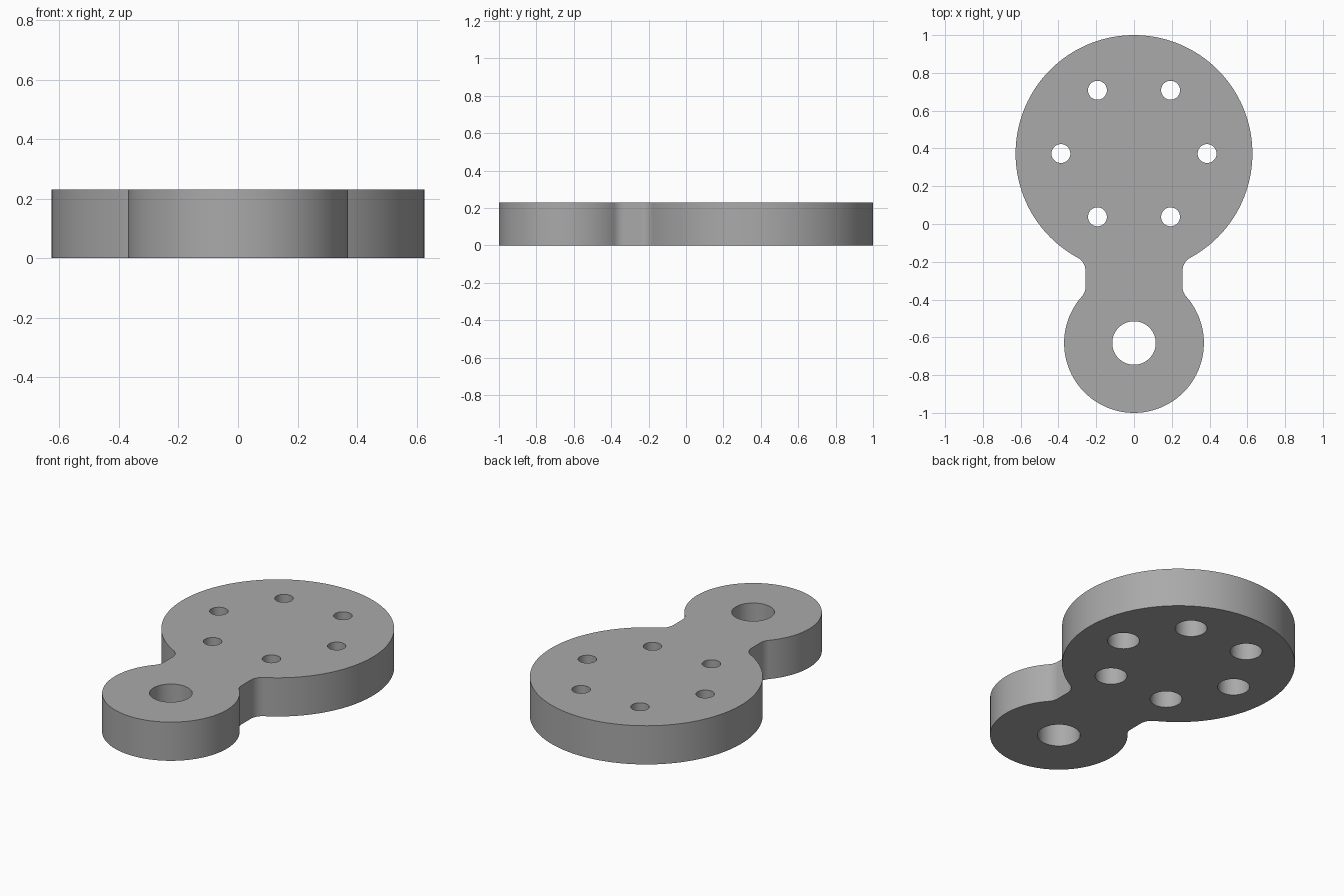
import bpy, bmesh
from math import sin, cos, pi, atan2, sqrt
from mathutils import Vector

cube = bpy.data.objects.get("Cube")
if cube:
    bpy.data.objects.remove(cube)

HEIGHT = 0.23
BIG_Y, BIG_R = 0.373, 0.627
SMALL_Y, SMALL_R = -0.63, 0.37
NECK, FILLET = 0.257, 0.077

grey = bpy.data.materials.new("plain grey")
grey.use_nodes = True
colour = (0.4, 0.4, 0.4, 1)
grey.diffuse_color = colour
grey.node_tree.nodes["Principled BSDF"].inputs["Base Color"].default_value = colour


def arc(cx, cy, r, a, b, steps):
    return [Vector((cx + r * cos(a + (b - a) * i / steps),
                    cy + r * sin(a + (b - a) * i / steps), 0)) for i in range(steps + 1)]


def make_object(name, bm):
    bmesh.ops.recalc_face_normals(bm, faces=bm.faces[:])
    mesh = bpy.data.meshes.new(name)
    bm.to_mesh(mesh)
    bm.free()
    mesh.materials.append(grey)
    obj = bpy.data.objects.new(name, mesh)
    bpy.context.collection.objects.link(obj)
    return obj


def add_stepped_cylinder(bm, x, y, rings, sides=64):
    """Closed solid of revolution through (radius, z) rings."""
    loops = [[bm.verts.new((p.x, p.y, z)) for p in arc(x, y, r, 0, 2 * pi, sides)[:-1]]
             for r, z in rings]
    for low, high in zip(loops, loops[1:]):
        for i in range(sides):
            j = (i + 1) % sides
            bm.faces.new((low[i], low[j], high[j], high[i]))
    bm.faces.new(loops[0][::-1])
    bm.faces.new(loops[-1])


# Right half of the outline: small lobe, two neck fillets, big lobe
fx = NECK + FILLET
upper_y = BIG_Y - sqrt((BIG_R + FILLET) ** 2 - fx ** 2)
lower_y = SMALL_Y + sqrt((SMALL_R + FILLET) ** 2 - fx ** 2)
low_angle = atan2(lower_y - SMALL_Y, fx)
up_angle = atan2(upper_y - BIG_Y, fx)
half = arc(0, SMALL_Y, SMALL_R, -pi / 2, low_angle, 48)
half += arc(fx, lower_y, FILLET, low_angle + pi, pi, 10)[1:]
half += arc(fx, upper_y, FILLET, pi, up_angle + pi, 10)
half += arc(0, BIG_Y, BIG_R, up_angle, pi / 2, 64)[1:]
outline = half + [Vector((-p.x, p.y, 0)) for p in half[-2:0:-1]]

# Plate body
bm = bmesh.new()
base = bm.faces.new([bm.verts.new(p) for p in outline])
wall = bmesh.ops.extrude_face_region(bm, geom=[base], use_keep_orig=True)
top = [v for v in wall["geom"] if isinstance(v, bmesh.types.BMVert)]
bmesh.ops.translate(bm, verts=top, vec=(0, 0, HEIGHT))
plate = make_object("mounting_plate", bm)

# Pivot hole and ring of bolt holes, counterbored from below
bm = bmesh.new()
below, above, bore = -0.1, HEIGHT + 0.1, 0.12
add_stepped_cylinder(bm, 0, SMALL_Y, [(0.115, below), (0.115, above)], 96)
for i in range(6):
    a = i * pi / 3
    add_stepped_cylinder(bm, 0.387 * cos(a), BIG_Y + 0.387 * sin(a),
                         [(0.086, below), (0.086, bore), (0.05, bore), (0.05, above)])
cutter = make_object("hole_cutter", bm)
cutter.hide_render = True

cut = plate.modifiers.new("holes", "BOOLEAN")
cut.operation = "DIFFERENCE"
cut.solver = "EXACT"
cut.object = cutter
bpy.ops.object.select_all(action="DESELECT")
plate.select_set(True)
bpy.context.view_layer.objects.active = plate
bpy.ops.object.modifier_apply(modifier=cut.name)
bpy.data.objects.remove(cutter)
bpy.ops.object.shade_smooth_by_angle(angle=pi / 6)
